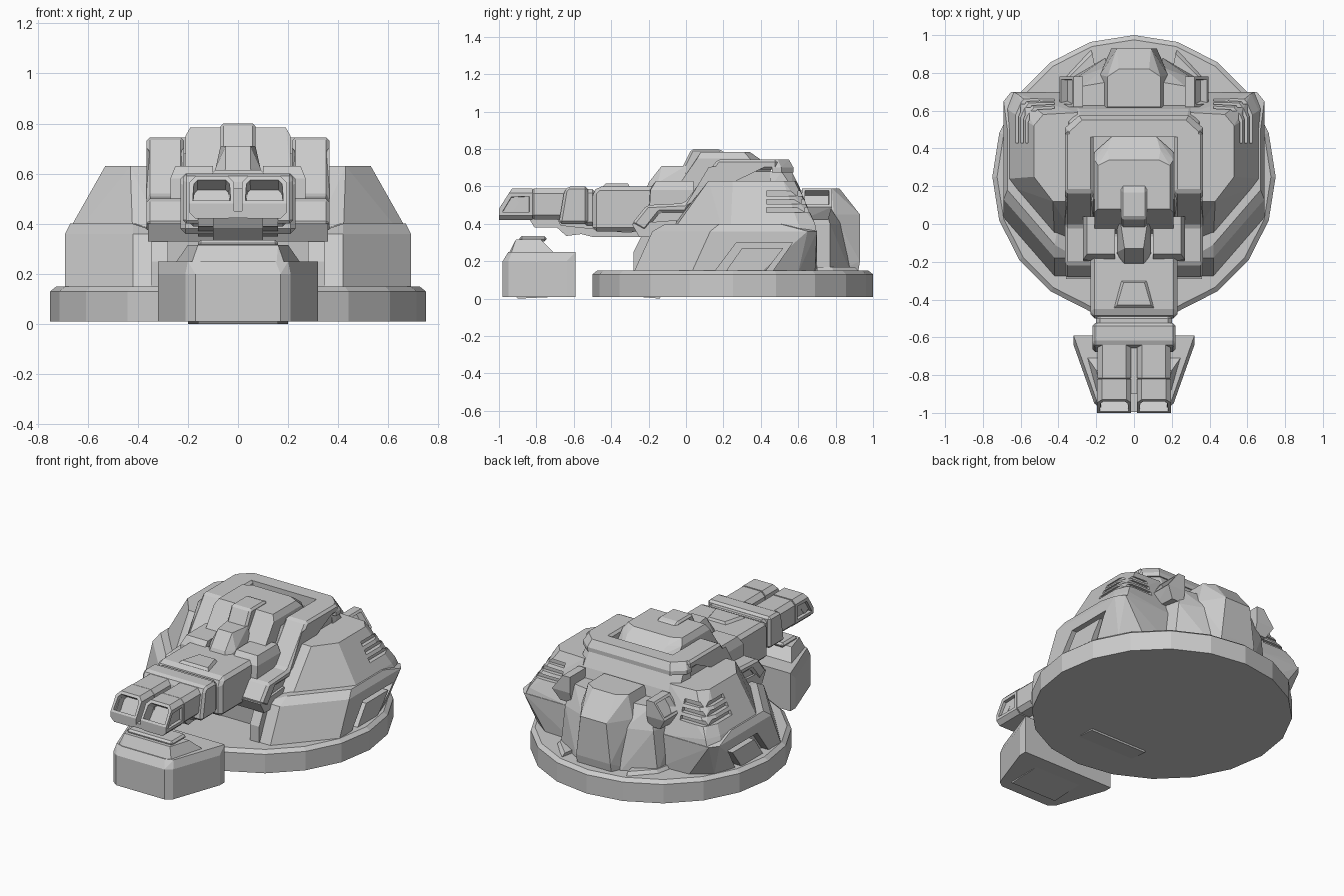
import bpy, bmesh, math
from mathutils import Vector

scene_cube = bpy.data.objects.get("Cube")
if scene_cube:
    bpy.data.objects.remove(scene_cube, do_unlink=True)

grey = bpy.data.materials.new("armour_grey")
grey.use_nodes = True
grey.diffuse_color = (.6, .6, .6, 1)
grey.node_tree.nodes["Principled BSDF"].inputs["Base Color"].default_value = (.6, .6, .6, 1)


def finish(name, bm, mirror=False, bevel=0, cutters=()):
    """Turn a bmesh into an object with optional bevel, cuts and mirror."""
    bmesh.ops.recalc_face_normals(bm, faces=bm.faces[:])
    mesh = bpy.data.meshes.new(name)
    bm.to_mesh(mesh)
    bm.free()
    mesh.materials.append(grey)
    obj = bpy.data.objects.new(name, mesh)
    bpy.context.collection.objects.link(obj)
    if bevel:
        mod = obj.modifiers.new("chamfer", 'BEVEL')
        mod.width, mod.segments, mod.limit_method = bevel, 1, 'ANGLE'
    for cutter in cutters:
        mod = obj.modifiers.new("cut", 'BOOLEAN')
        mod.operation, mod.solver, mod.object = 'DIFFERENCE', 'EXACT', cutter
        cutter.hide_render = True
        cutter.hide_viewport = True
        cutter.display_type = 'WIRE'
    if mirror:
        obj.modifiers.new("mirror", 'MIRROR')
    return obj


def hull(name, points, recesses=(), symmetric=False, **options):
    """Convex solid; each recess is (direction, margin, depth) on one face."""
    bm = bmesh.new()
    for x, y, z in points:
        bm.verts.new((x, y, z))
        if symmetric:
            bm.verts.new((-x, y, z))
    bmesh.ops.remove_doubles(bm, verts=bm.verts[:], dist=.0001)
    result = bmesh.ops.convex_hull(bm, input=bm.verts[:])
    spare = {g for g in result["geom_interior"] + result["geom_unused"]
             if isinstance(g, bmesh.types.BMVert)}
    bmesh.ops.delete(bm, geom=list(spare), context='VERTS')
    bmesh.ops.dissolve_limit(bm, angle_limit=math.radians(2),
                             verts=bm.verts[:], edges=bm.edges[:])
    bmesh.ops.recalc_face_normals(bm, faces=bm.faces[:])
    for direction, margin, depth in recesses:
        aim = Vector(direction).normalized()
        bm.normal_update()
        face = max(bm.faces, key=lambda f: f.normal.dot(aim))
        bmesh.ops.inset_individual(bm, faces=[face], thickness=margin, depth=0)
        bmesh.ops.inset_individual(bm, faces=[face], thickness=.002, depth=-depth)
    return finish(name, bm, **options)


def levels(name, *rings, **options):
    """Convex solid from horizontal outlines given as (height, [(x, y), ...])."""
    return hull(name, [(x, y, z) for z, ring in rings for x, y in ring], **options)


def extrude(name, outline, start, end, axis="x", **options):
    """Extrude a (y, z) outline along x, or an (x, y) outline along z."""
    bm = bmesh.new()
    place = (lambda a, b, t: (t, a, b)) if axis == "x" else (lambda a, b, t: (a, b, t))
    face = bm.faces.new([bm.verts.new(place(a, b, start)) for a, b in outline])
    moved = bmesh.ops.extrude_face_region(bm, geom=[face])["geom"]
    shift = Vector(place(0, 0, end - start))
    bmesh.ops.translate(bm, vec=shift,
                        verts=[v for v in moved if isinstance(v, bmesh.types.BMVert)])
    return finish(name, bm, **options)


def box(name, x, y, z, **options):
    return extrude(name, [(y[0], z[0]), (y[1], z[0]), (y[1], z[1]), (y[0], z[1])],
                   x[0], x[1], **options)


# Round foundation with a chamfered rim and a tilted foot plate
def circle(radius, sides=20):
    turn = math.tau / sides
    return [(radius * math.sin(i * turn), .25 + radius * math.cos(i * turn))
            for i in range(sides)]


levels("foundation_disc", (.01, circle(.75)), (.13, circle(.75)), (.15, circle(.725)))
extrude("foundation_foot", [(-.28, .03), (-.28, .012), (-.14, 0), (-.13, .03)], -.2, .2)

# Central body behind the gun, with a chamfered back
extrude("body_core", [(-.1, .14), (-.12, .4), (0, .46), (.13, .68), (.5, .68),
                      (.5, .14)], -.34, .34)
levels("body_back",
       (.14, [(.34, .45), (.34, .68)]),
       (.34, [(.36, .45), (.36, .68)]),
       (.59, [(.36, .45), (.35, .57), (.29, .61)]),
       (.68, [(.34, .45), (.34, .51), (.28, .565)]), symmetric=True)

# Side armour: sloped skirt with a grooved panel, tapered upper plate with louvres
panel_groove = extrude("panel_cutter", [(.12, .1), (.27, .3), (.57, .3), (.43, .1),
                                        (.39, .1), (.52, .27), (.3, .27), (.18, .1)], .64, .8)
levels("armour_skirts",
       (.14, [(.3, -.28), (.42, -.28), (.69, .03), (.69, .4), (.62, .6), (.5, .69), (.3, .7)]),
       (.36, [(.3, -.18), (.42, -.18), (.69, .13), (.69, .65), (.65, .7), (.3, .7)]),
       (.4, [(.67, .18), (.42, -.11), (.67, .5), (.3, .6)]),
       mirror=True, cutters=[panel_groove])
louvre_cuts = []
for i in range(3):
    low = .46 + .045 * i
    side, back = .6 - .024 * i, .635 - .018 * i
    louvre_cuts.append(extrude("louvre_cutter", [
        (.42, .9), (.42, back), (side, back), (side, .43), (.9, .43), (.9, .9)],
        low, low + .026, axis="z"))
levels("upper_armour",
       (.35, [(.3, -.1), (.42, -.08), (.66, .2), (.68, .62), (.64, .7), (.3, .7)]),
       (.4, [(.66, .24), (.42, -.04), (.66, .6), (.62, .69)]),
       (.63, [(.3, .12), (.43, .12), (.53, .25), (.53, .52), (.48, .58), (.3, .59)]),
       mirror=True, cutters=louvre_cuts)

# Stepped collar framing the gun bay
extrude("collar_rails", [(-.29, .4), (-.21, .5), (-.01, .51), (.17, .745), (.49, .745),
                         (.49, .69), (.13, .69), (0, .46), (-.14, .46), (-.22, .36)],
        .215, .365, mirror=True, bevel=.014)
levels("collar_back",
       (.675, [(.365, .46), (.365, .51), (.29, .575)]),
       (.7, [(.365, .46), (.365, .51), (.29, .575)]),
       (.745, [(.345, .46), (.34, .49), (.275, .55)]), symmetric=True)
extrude("collar_legs", [(-.28, .14), (-.28, .25), (-.22, .37), (-.14, .46),
                        (.1, .46), (.1, .14)], .28, .345, mirror=True)
extrude("front_apron", [(-.29, .4), (-.25, .33), (-.05, .33), (-.05, .42)], -.36, .36)

# Gun housing with stepped fin and shoulder blocks
levels("gun_housing",
       (.5, [(.21, -.05), (.21, .36)]),
       (.62, [(.21, -.03)]),
       (.7, [(.21, .38), (.12, .46)]),
       (.75, [(.21, .06), (.21, .34), (.14, .39)]),
       (.785, [(.19, .08), (.19, .31), (.13, .34)]), symmetric=True)
extrude("roof_fin", [(-.02, .6), (-.02, .7), (.03, .8), (.18, .8), (.22, .77), (.22, .7)],
        -.07, .07, bevel=.012)
levels("fin_nose",
       (.57, [(.09, 0), (.09, -.16), (.06, -.22)]),
       (.62, [(.09, 0), (.09, -.15), (.05, -.2)]),
       (.71, [(.07, 0), (.05, -.13)]), symmetric=True)
levels("shoulder_blocks",
       (.4, [(.1, .04), (.27, .04), (.27, -.2), (.1, -.2)]),
       (.58, [(.27, .04), (.27, -.19), (.1, -.2)]),
       (.63, [(.1, .04), (.25, .04), (.25, -.16), (.1, -.16)]), mirror=True)

# Gun cradle, sleeve and forward band
extrude("gun_sleeve", [(-.5, .36), (-.5, .57), (-.47, .6), (-.15, .6),
                       (-.05, .5), (-.05, .36)], -.23, .23, bevel=.025)
box("sleeve_joint", (-.2, .2), (-.55, -.48), (.39, .585), bevel=.02)
extrude("gun_band", [(-.68, .4), (-.65, .58), (-.63, .6), (-.525, .6), (-.525, .4)],
        -.22, .22, bevel=.022)
levels("sleeve_top_plate",
       (.595, [(.11, -.45), (.07, -.3)]),
       (.615, [(.09, -.43), (.055, -.31)]), symmetric=True)
extrude("gun_cradle", [(-.84, .43), (-.81, .38), (-.69, .38), (-.64, .335), (-.56, .345),
                       (-.5, .33), (-.2, .33), (-.1, .45)], -.1, .1)
extrude("cradle_flanges", [(-.69, .43), (-.67, .39), (-.3, .35), (-.1, .43)], -.16, .16)

# Twin barrels with hollow muzzles
extrude("barrels", [(-.84, .422), (-.84, .588), (-.6, .588), (-.6, .422)],
        .016, .194, mirror=True, bevel=.026)
box("barrel_bridge", (-.04, .04), (-.9, -.6), (.44, .54))
box("muzzle_sill", (-.05, .05), (-.995, -.8), (.422, .45))
muzzle = []
for inner, outer, y, z in ((.04, .17, -.82, .42), (.015, .195, -.82, .445),
                           (.015, .195, -.82, .565), (.04, .17, -.82, .59),
                           (.04, .17, -1, .42), (.015, .195, -1, .445),
                           (.015, .195, -1, .48), (.04, .17, -.93, .59),
                           (.015, .195, -.946, .565)):
    muzzle += [(inner, y, z), (outer, y, z)]
hull("muzzles", muzzle, mirror=True,
     recesses=[((0, -.8, .6), .02, .07), ((1, 0, 0), .025, .02)])

# Separate pedestal under the muzzles
foot = [(.32, -.59), (.32, -.64), (.21, -.95), (.17, -.98)]
levels("pedestal_base", (.01, foot), (.2, foot),
       (.25, [(.32, -.59), (.3, -.64), (.2, -.93), (.15, -.95)]), symmetric=True)
levels("pedestal_neck",
       (.2, [(.28, -.66), (.2, -.95), (.15, -.97)]),
       (.315, [(.2, -.775), (.16, -.91)]), symmetric=True)
box("pedestal_cap", (-.16, .16), (-.89, -.745), (.305, .335), bevel=.012)
extrude("pedestal_foot", [(-.92, .03), (-.9, 0), (-.64, .012), (-.64, .03)], -.16, .16)

# Rear engine pod with flanking buttresses and lamp housings
levels("rear_pod",
       (.14, [(.18, .6), (.18, .8), (.12, .92)]),
       (.2, [(.18, .8), (.12, .93)]),
       (.45, [(.18, .6), (.18, .79), (.09, .93)]),
       (.59, [(.14, .62), (.14, .78), (.08, .82)]), symmetric=True)
levels("rear_buttresses",
       (.14, [(.15, .6), (.36, .6), (.34, .77), (.15, .88)]),
       (.4, [(.15, .6), (.35, .6), (.31, .77), (.15, .83)]),
       (.53, [(.15, .6), (.31, .6), (.27, .73), (.15, .75)]), mirror=True)
levels("lamp_housings",
       (.42, [(.27, .62), (.36, .62), (.35, .76), (.27, .76)]),
       (.49, [(.27, .62), (.395, .62), (.395, .78), (.27, .78)]),
       (.59, [(.27, .62), (.32, .62), (.32, .78), (.27, .78)]),
       mirror=True, recesses=[((.8, 0, .6), .022, .04)])
levels("rear_ledges",
       (.14, [(.18, .7), (.38, .7), (.36, .79), (.23, .93)]),
       (.17, [(.18, .7), (.36, .7), (.34, .78), (.22, .9)]), mirror=True)
